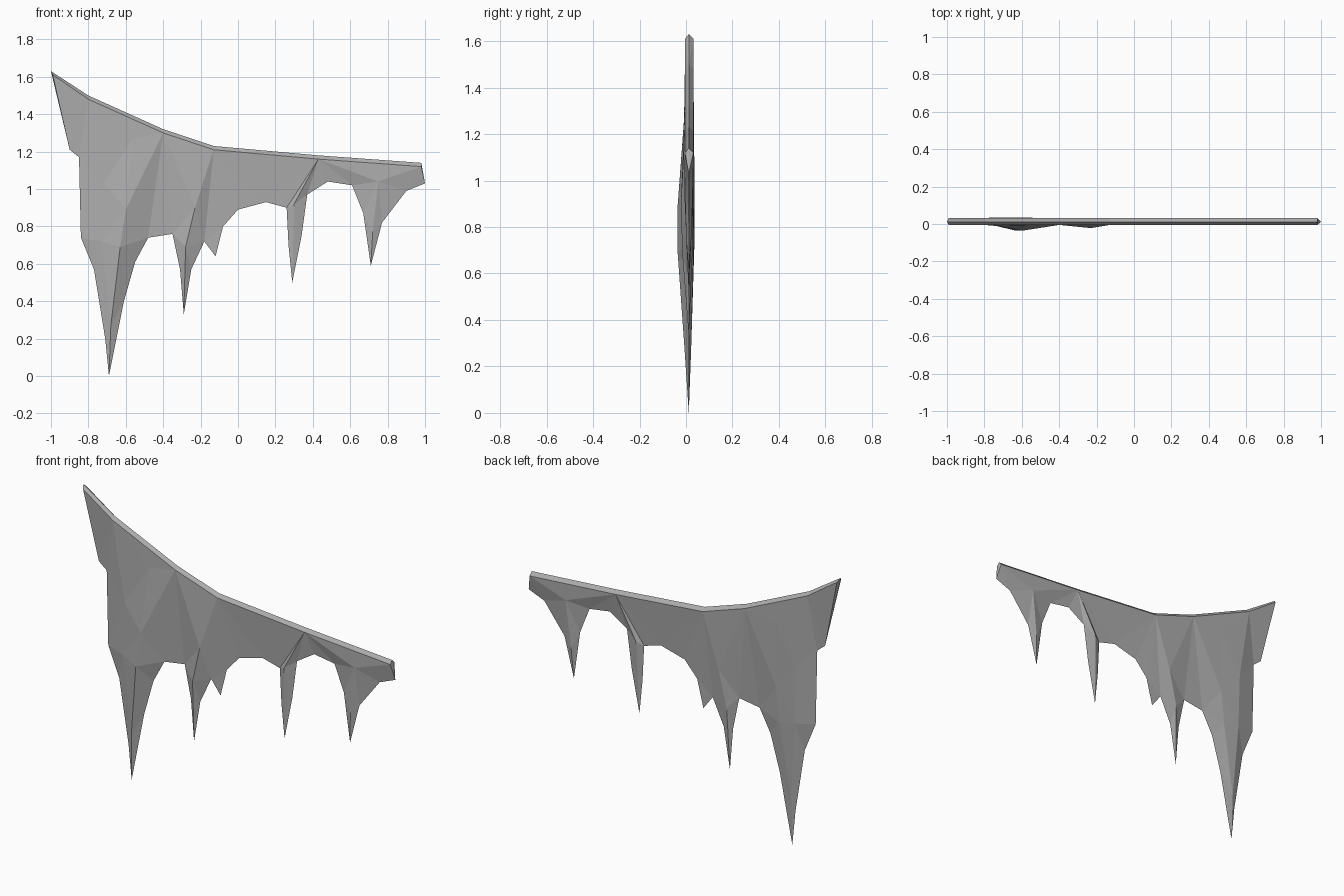
import bpy
import bmesh
from mathutils import Vector
from mathutils.geometry import delaunay_2d_cdt

default_cube = bpy.data.objects.get("Cube")
if default_cube:
    bpy.data.objects.remove(default_cube, do_unlink=True)

MID, FRONT, BACK = 0.012, -0.005, 0.032

# Upper crest, drooping from one end to the other
crest = [(-1, 1.63), (-.8, 1.5), (-.4, 1.32), (-.13, 1.23), (.43, 1.18), (.98, 1.14)]

# Lower jagged edge with the hanging icicles
right_end = [(1, 1.03), (.9, .99)]
right_icicle = [(.77, .82), (.71, .59), (.67, .87), (.61, 1.02), (.48, 1.04)]
middle_icicle = [(.37, .97), (.34, .75), (.29, .5), (.27, .7), (.26, .9)]
small_icicle = [(.15, .93), (0, .89), (-.08, .8), (-.12, .64), (-.18, .72)]
long_icicle = [(-.25, .57), (-.29, .33), (-.31, .57), (-.35, .76), (-.48, .74)]
largest_icicle = [(-.55, .61), (-.61, .4), (-.69, 0), (-.71, .2), (-.77, .57), (-.84, .74)]
left_end = [(-.85, 1.17), (-.9, 1.21)]
rim = (crest + right_end + right_icicle + middle_icicle + small_icicle
       + long_icicle + largest_icicle + left_end)

# Bevel line just under the crest
bevel = [(x, z - .02) for x, z in crest]
bevel[0] = (-.99, 1.61)
peak, hollow, bend, shoulder = bevel[1], bevel[2], bevel[3], bevel[4]

# Raised points of the ice, with how far each side bulges
front_bulge = {
    "brow": (-.56, 1.27, -.008), "left_top": (-.72, 1.03, -.012),
    "left_low": (-.73, .72, -.012), "belly": (-.6, .89, -.036),
    "belly_low": (-.63, .69, -.036), "spike": (-.68, .27, -.006),
    "fang": (-.23, .9, -.022), "fang_low": (-.28, .69, -.016),
    "hook": (.75, 1.04, -.006), "hook_low": (.72, .77, 0),
    "tooth": (.3, .92, -.006),
}
back_bulge = {
    "brow": (-.6, 1.27, .034), "left_top": (-.73, 1.05, .036),
    "left_low": (-.72, .72, .036), "belly": (-.6, .9, .033),
    "belly_low": (-.62, .7, .033), "spike": (-.69, .27, .022),
    "fang": (-.23, .9, .031), "fang_low": (-.28, .69, .028),
    "hook": (.75, 1.04, .031), "hook_low": (.72, .77, .024),
    "tooth": (.3, .92, .03),
}


def ridge_lines(bulge):
    """Creases that run between the crest, the raised points and the rim."""
    p = {name: point[:2] for name, point in bulge.items()}
    largest_tip, long_tip = largest_icicle[2], long_icicle[1]
    return [
        [hollow, p["brow"], p["left_top"], p["left_low"], largest_icicle[3]],
        [hollow, p["belly"], p["belly_low"], p["spike"], largest_tip],
        [p["brow"], p["belly"]],
        [p["left_top"], p["belly"]],
        [peak, p["left_top"], left_end[0]],
        [peak, left_end[1]],
        [hollow, long_icicle[4], p["belly_low"], p["left_low"]],
        [hollow, long_icicle[3]],
        [bend, p["fang"], p["fang_low"], long_tip],
        [bend, small_icicle[4]],
        [shoulder, p["tooth"], middle_icicle[2]],
        [shoulder, middle_icicle[0]],
        [shoulder, middle_icicle[4]],
        [shoulder, p["hook"], p["hook_low"], right_icicle[1]],
        [bevel[5], p["hook"], right_icicle[2]],
    ]


def add_side(bm, rim_verts, bulge, bevel_y):
    """Triangulate one side of the sheet between the shared rim and its creases."""
    points = list(rim)
    depths = [MID] * len(rim)
    for point in bevel:
        points.append(point)
        depths.append(bevel_y)
    for x, z, y in bulge.values():
        points.append((x, z))
        depths.append(y)
    index = {point: i for i, point in enumerate(points)}
    edges = []
    for line in [bevel] + ridge_lines(bulge):
        edges += [(index[a], index[b]) for a, b in zip(line, line[1:])]
    flat, _, faces, sources, _, _ = delaunay_2d_cdt(
        [Vector(p) for p in points], edges, [list(range(len(rim)))], 1, 1e-5)
    verts = []
    for place, source in zip(flat, sources):
        if source and source[0] < len(rim):
            verts.append(rim_verts[source[0]])
        else:
            depth = depths[source[0]] if source else bevel_y
            verts.append(bm.verts.new((place.x, depth, place.y)))
    for face in faces:
        corners = [verts[i] for i in face]
        if bm.faces.get(corners) is None:
            bm.faces.new(corners)


# Ice sheet: front and back meet along one sharp rim
bm = bmesh.new()
rim_verts = [bm.verts.new((x, MID, z)) for x, z in rim]
add_side(bm, rim_verts, front_bulge, FRONT)
add_side(bm, rim_verts, back_bulge, BACK)
bmesh.ops.recalc_face_normals(bm, faces=bm.faces[:])
mesh = bpy.data.meshes.new("icicle_sheet")
bm.to_mesh(mesh)
bm.free()

# Plain grey ice
ice = bpy.data.materials.new("grey_ice")
ice.use_nodes = True
colour = (.42, .42, .42, 1)
ice.diffuse_color = colour
ice.node_tree.nodes["Principled BSDF"].inputs["Base Color"].default_value = colour
mesh.materials.append(ice)

sheet = bpy.data.objects.new("icicle_sheet", mesh)
bpy.context.collection.objects.link(sheet)
